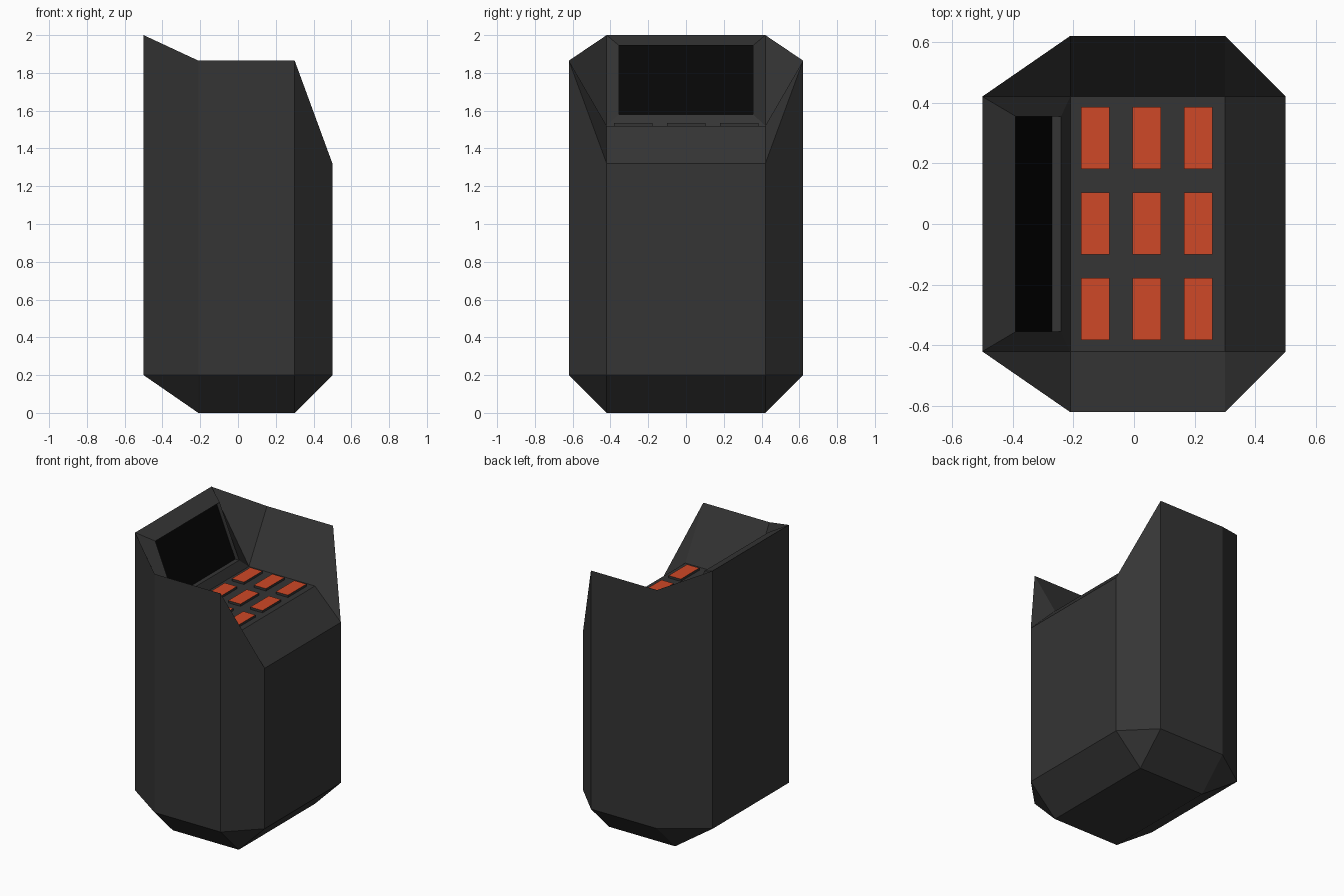
import bpy, bmesh

if "Cube" in bpy.data.objects:
    bpy.data.objects.remove(bpy.data.objects["Cube"])

def material(name, rgb):
    m = bpy.data.materials.new(name)
    m.diffuse_color = (*rgb, 1)
    m.use_nodes = True
    m.node_tree.nodes["Principled BSDF"].inputs["Base Color"].default_value = m.diffuse_color
    return m

DARK = material("dark_casing", (0.035, 0.035, 0.035))
BLACK = material("screen_black", (0.002, 0.002, 0.002))
ORANGE = material("button_orange", (0.62, 0.065, 0.02))

def finish(bm, name, mats):
    bmesh.ops.remove_doubles(bm, verts=bm.verts, dist=0.0005)
    bmesh.ops.recalc_face_normals(bm, faces=bm.faces)
    mesh = bpy.data.meshes.new(name)
    bm.to_mesh(mesh)
    bm.free()
    for m in mats:
        mesh.materials.append(m)
    obj = bpy.data.objects.new(name, mesh)
    bpy.context.collection.objects.link(obj)
    return obj

def ring(bm, points):
    return [bm.verts.new(p) for p in points]

def bridge(bm, a, b, skip=()):
    n = len(a)
    for i in range(n):
        if i not in skip:
            j = (i + 1) % n
            bm.faces.new((a[i], a[j], b[j], b[i]))

# Casing: octagonal plan, its corners collapse to a rectangle at floor and keypad
half = [(-0.5, 0.42, 2.0), (-0.21, 0.62, 1.865), (0.3, 0.62, 1.865), (0.5, 0.42, 1.32)]
rim_pts = [(x, -y, z) for x, y, z in half] + half[::-1]

def collapsed(z):
    return [(min(max(x, -0.21), 0.3), min(max(y, -0.42), 0.42), z) for x, y, _ in rim_pts]

bm = bmesh.new()
floor = ring(bm, collapsed(0))
base = ring(bm, [(x, y, 0.2) for x, y, _ in rim_pts])
rim = ring(bm, rim_pts)
deck = ring(bm, collapsed(1.52))
bridge(bm, floor, base)
bridge(bm, base, rim)
bridge(bm, rim, deck, skip=(7,))
bm.faces.new(floor[::2])
bm.faces.new(deck[::2])

# Screen surround: raised bezel with a shallow recess
def screen_corners(dx):
    return [(-0.39 + dx, -0.355, 1.945), (-0.39 + dx, 0.355, 1.945),
            (-0.24 + dx, 0.355, 1.58), (-0.24 + dx, -0.355, 1.58)]

bezel = ring(bm, screen_corners(0))
recess = ring(bm, screen_corners(-0.03))
bridge(bm, [rim[0], rim[7], deck[7], deck[0]], bezel)
bridge(bm, bezel, recess)
glass = bm.faces.new(recess)
glass.material_index = 1
finish(bm, "casing", [DARK, BLACK])

# Keypad: 3 x 3 buttons with orange tops and dark sides
for col, x in enumerate((-0.128, 0.042, 0.212)):
    for row, y in enumerate((-0.28, 0.002, 0.283)):
        bm = bmesh.new()
        bmesh.ops.create_cube(bm, size=1)
        for v in bm.verts:
            v.co = (x + v.co.x * 0.094, y + v.co.y * 0.204, 1.5255 + v.co.z * 0.021)
        bm.normal_update()
        for f in bm.faces:
            f.material_index = 1 if f.normal.z > 0.5 else 0
        finish(bm, f"button_{col + 1}_{row + 1}", [DARK, ORANGE])
